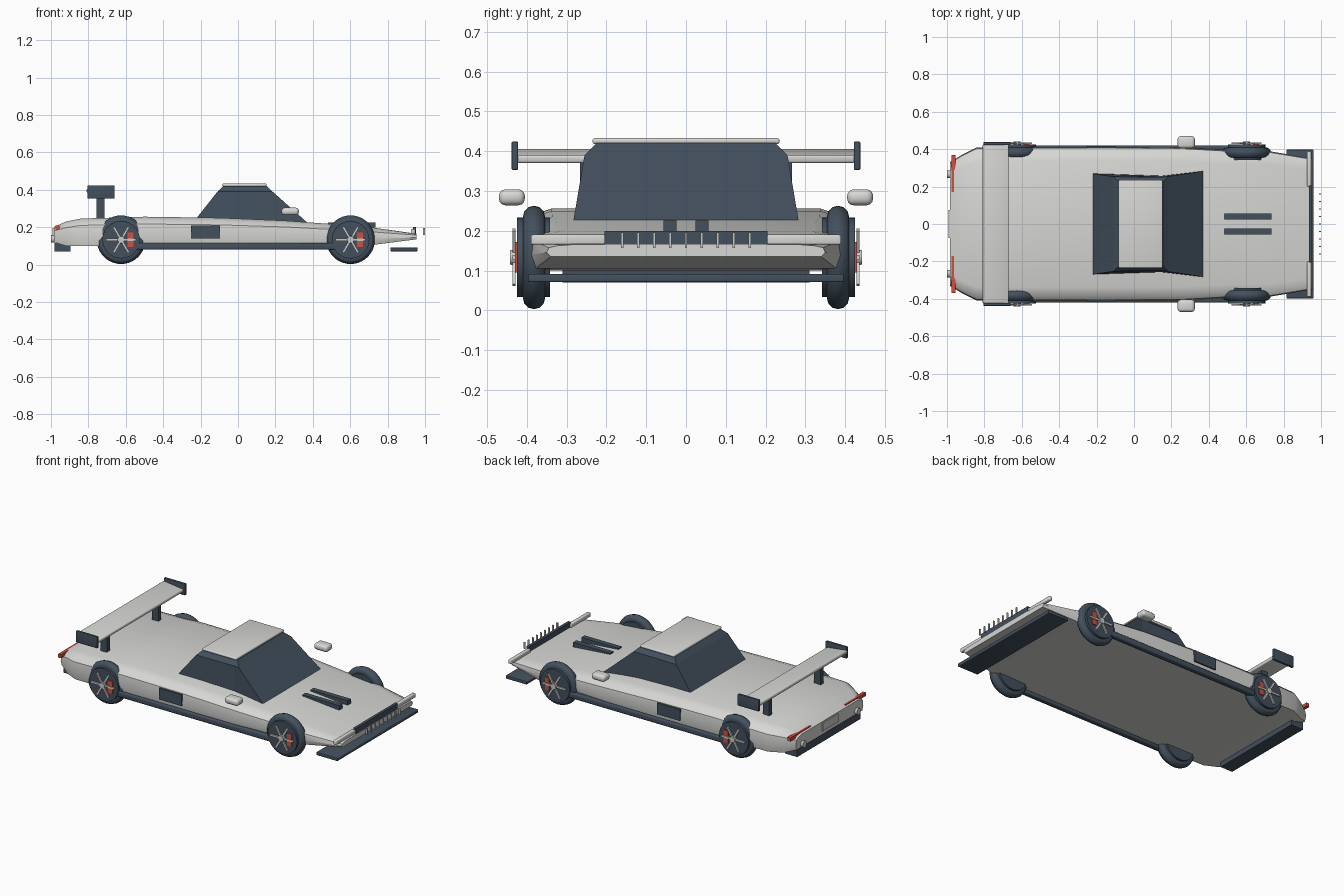
import bpy, bmesh
from math import cos, sin, pi, radians
from mathutils import Matrix

if "Cube" in bpy.data.objects:
    bpy.data.objects.remove(bpy.data.objects["Cube"])


def material(name, rgb):
    m = bpy.data.materials.new(name)
    m.use_nodes = True
    m.diffuse_color = (*rgb, 1)
    m.node_tree.nodes["Principled BSDF"].inputs["Base Color"].default_value = (*rgb, 1)
    return m


WHITE = material("white paint", (0.68, 0.68, 0.66))
DARK = material("dark slate", (0.055, 0.08, 0.11))
RED = material("red", (0.65, 0.08, 0.05))
SILVER = material("silver", (0.6, 0.6, 0.58))


def finish(bm, name, mat, smooth=False):
    bmesh.ops.recalc_face_normals(bm, faces=bm.faces[:])
    mesh = bpy.data.meshes.new(name)
    bm.to_mesh(mesh)
    bm.free()
    ob = bpy.data.objects.new(name, mesh)
    bpy.context.collection.objects.link(ob)
    mesh.materials.append(mat)
    if smooth:
        bpy.ops.object.select_all(action='DESELECT')
        ob.select_set(True)
        bpy.context.view_layer.objects.active = ob
        bpy.ops.object.shade_smooth_by_angle(angle=radians(30))
    return ob


def box(name, x, y, z, mat, bevel=0, tilt=0):
    """Box from (min, max) ranges, optionally rounded and pitched about y."""
    bm = bmesh.new()
    bmesh.ops.create_cube(bm, size=1)
    bmesh.ops.scale(bm, vec=(x[1] - x[0], y[1] - y[0], z[1] - z[0]), verts=bm.verts)
    if bevel:
        bmesh.ops.bevel(bm, geom=bm.edges[:], offset=bevel, segments=3,
                        profile=0.5, affect='EDGES')
    bmesh.ops.rotate(bm, matrix=Matrix.Rotation(tilt, 3, 'Y'), verts=bm.verts)
    bmesh.ops.translate(bm, vec=(sum(x) / 2, sum(y) / 2, sum(z) / 2), verts=bm.verts)
    return finish(bm, name, mat, bevel > 0)


def pair(name, x, y, z, mat, bevel=0):
    box(name + "_left", x, y, z, mat, bevel)
    box(name + "_right", x, (-y[1], -y[0]), z, mat, bevel)


def loft(name, rings, mat, smooth=False):
    """Skin closed rings of equal length and cap both ends."""
    bm = bmesh.new()
    loops = [[bm.verts.new(p) for p in ring] for ring in rings]
    n = len(loops[0])
    for a, b in zip(loops, loops[1:]):
        for i in range(n):
            j = (i + 1) % n
            bm.faces.new((a[i], a[j], b[j], b[i]))
    bm.faces.new(loops[0])
    bm.faces.new(loops[-1])
    return finish(bm, name, mat, smooth)


def lathe(name, profile, centre, mat, steps=40):
    """Revolve a closed (radius, y) profile about the y axis."""
    bm = bmesh.new()
    loops = []
    for k in range(steps):
        a = 2 * pi * k / steps
        loops.append([bm.verts.new((centre[0] + r * cos(a), centre[1] + y,
                                    centre[2] + r * sin(a))) for r, y in profile])
    n = len(profile)
    for k in range(steps):
        a, b = loops[k], loops[(k + 1) % steps]
        for i in range(n):
            j = (i + 1) % n
            bm.faces.new((a[i], a[j], b[j], b[i]))
    bmesh.ops.remove_doubles(bm, verts=bm.verts, dist=1e-5)
    return finish(bm, name, mat, True)


# Wedge body: x, half width, bottom, top
stations = [
    (-0.985, 0.33, 0.12, 0.200),
    (-0.92, 0.37, 0.10, 0.230),
    (-0.84, 0.41, 0.10, 0.246),
    (-0.50, 0.412, 0.10, 0.256),
    (-0.10, 0.412, 0.10, 0.250),
    (0.25, 0.41, 0.10, 0.235),
    (0.50, 0.395, 0.10, 0.217),
    (0.72, 0.39, 0.105, 0.198),
    (0.955, 0.35, 0.135, 0.165),
]


def section(x, w, lo, hi):
    h = hi - lo
    half = [(0.97 * w, lo), (w, lo + 0.35 * h), (0.985 * w, lo + 0.75 * h),
            (0.93 * w, lo + 0.9 * h), (0.82 * w, hi)]
    return [(x, y, z) for y, z in half] + [(x, -y, z) for y, z in reversed(half)]


loft("body", [section(*s) for s in stations], WHITE, True)


# Glass cabin and roof
def cabin_ring(rear, front, y_rear, y_mid, y_front, z):
    half = [(rear, y_rear), (0.15, y_mid), (front, y_front)]
    return [(x, y, z) for x, y in half] + [(x, -y, z) for x, y in reversed(half)]


loft("cabin_glass", [
    cabin_ring(-0.24, 0.37, 0.272, 0.258, 0.283, 0.225),
    cabin_ring(-0.11, 0.185, 0.253, 0.25, 0.255, 0.39),
    cabin_ring(-0.08, 0.155, 0.225, 0.225, 0.225, 0.42)], DARK)
box("roof", (-0.083, 0.153), (-0.235, 0.235), (0.418, 0.433), WHITE, 0.006)

# Wheels
tyre = [(0.102 + 0.028 * cos(t * pi / 6), 0.028 * sin(t * pi / 6)) for t in range(12)]
for end, x in (("front", 0.602), ("rear", -0.625)):
    for side, s in (("left", 1), ("right", -1)):
        tag = end + "_" + side
        c = (x, s * 0.382, 0.133)
        lathe("tyre_" + tag, tyre, c, DARK)
        lathe("wheel_disc_" + tag, [(0, s * -0.04), (0.1, s * -0.04),
                                    (0.1, s * 0.043), (0, s * 0.043)], c, DARK)
        lathe("hub_cap_" + tag, [(0, s * 0.04), (0.02, s * 0.04),
                                 (0.018, s * 0.06), (0, s * 0.06)], c, SILVER, 20)
        for k in range(6):
            spoke = box(f"spoke_{tag}_{k + 1}", (0.01, 0.08), (-0.004, 0.004),
                        (-0.006, 0.006), SILVER)
            spoke.matrix_world = (Matrix.Translation((x, s * 0.432, c[2]))
                                  @ Matrix.Rotation(k * pi / 3, 4, 'Y'))
        y = sorted((s * 0.42, s * 0.43))
        box("brake_caliper_" + tag, (x + 0.035, x + 0.065), y, (0.095, 0.172), RED)

# Side trim and mirrors
pair("side_skirt", (-0.54, 0.54), (0.385, 0.42), (0.08, 0.115), DARK, 0.008)
pair("side_intake", (-0.25, -0.095), (0.39, 0.418), (0.14, 0.21), DARK)
pair("mirror", (0.233, 0.325), (0.405, 0.47), (0.264, 0.304), WHITE, 0.016)

# Nose: splitter, lamps, grille and bonnet vents
box("front_splitter", (0.815, 0.96), (-0.397, 0.397), (0.071, 0.091), DARK, 0.004)
pair("headlight_bar", (0.925, 0.948), (0.2, 0.39), (0.165, 0.19), WHITE, 0.005)
box("grille", (0.935, 0.952), (-0.205, 0.205), (0.155, 0.2), DARK)
for i in range(9):
    y = (i - 4) * 0.04
    box(f"grille_slat_{i + 1}", (0.99, 1.0), (y - 0.003, y + 0.003), (0.157, 0.196), SILVER)
pair("bonnet_vent", (0.48, 0.735), (0.024, 0.056), (0.198, 0.226), DARK)

# Rear wing
box("wing_blade", (-0.81, -0.67), (-0.425, 0.425), (0.378, 0.398), WHITE, 0.006, radians(7))
pair("wing_endplate", (-0.805, -0.66), (0.422, 0.438), (0.353, 0.424), DARK, 0.003)
pair("wing_post", (-0.757, -0.713), (0.238, 0.266), (0.23, 0.385), DARK)

# Tail: diffuser, lamps, plate and exhausts
box("rear_diffuser", (-0.98, -0.895), (-0.31, 0.31), (0.07, 0.115), DARK)
pair("tail_light", (-0.975, -0.955), (0.17, 0.37), (0.188, 0.21), RED)
box("rear_plate", (-0.992, -0.98), (-0.075, 0.075), (0.145, 0.195), SILVER)
for side, s in (("left", 1), ("right", -1)):
    bm = bmesh.new()
    bmesh.ops.create_cone(bm, cap_ends=True, segments=20, radius1=0.02, radius2=0.02,
                          depth=0.06, matrix=Matrix.Translation((-0.97, s * 0.265, 0.137))
                          @ Matrix.Rotation(pi / 2, 4, 'Y'))
    finish(bm, "exhaust_" + side, SILVER, True)
